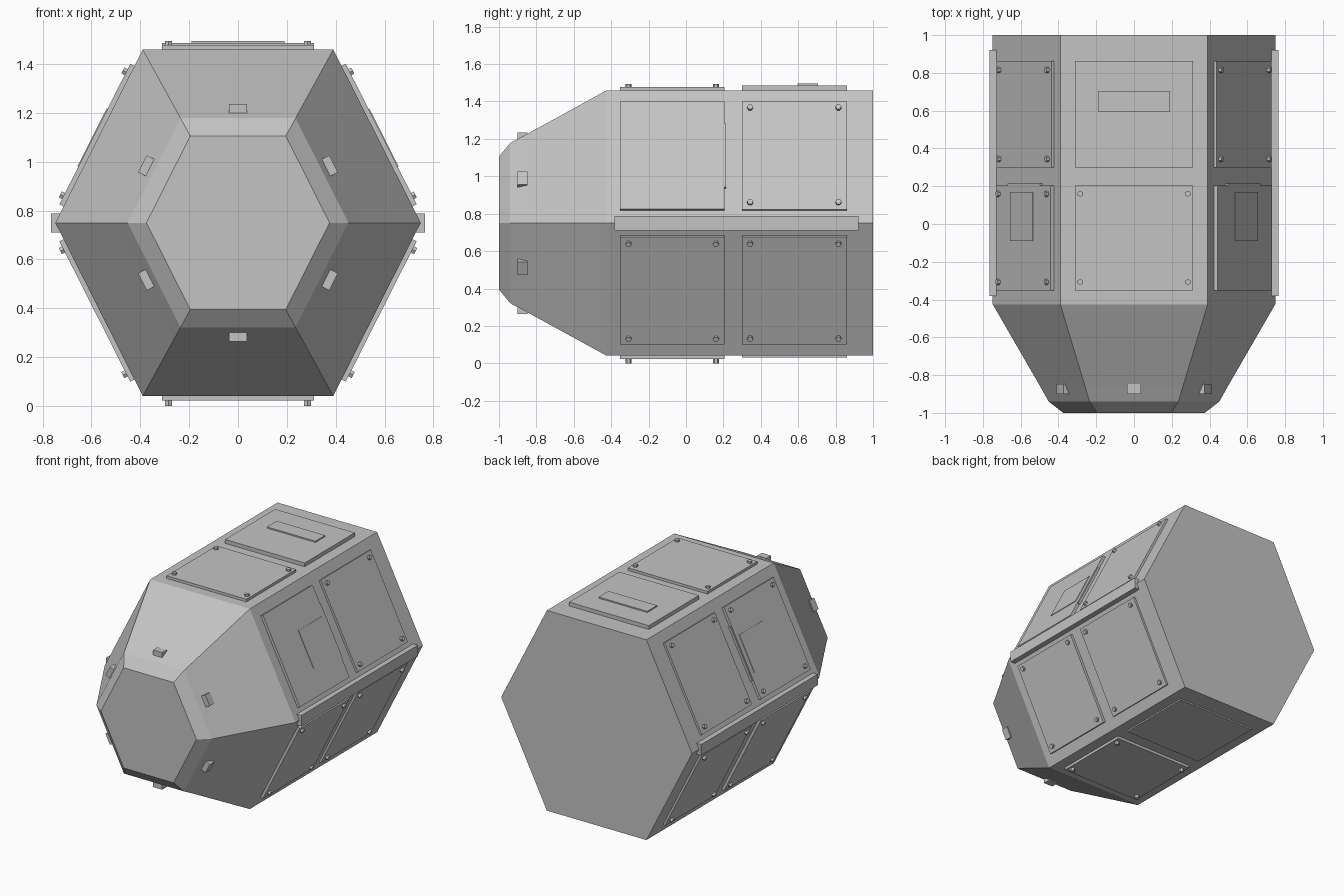
import bpy, bmesh, math
from mathutils import Matrix, Vector

if "Cube" in bpy.data.objects:
    bpy.data.objects.remove(bpy.data.objects["Cube"])

CZ = 0.75          # height of the body axis
AP = 0.709         # distance from axis to top face
HX = 0.748         # half width at the side corners
TX = 0.39          # half width of the top face

grey = bpy.data.materials.new("plain grey")
grey.diffuse_color = (0.55, 0.55, 0.55, 1)
grey.use_nodes = True
grey.node_tree.nodes["Principled BSDF"].inputs["Base Color"].default_value = grey.diffuse_color


def make_object(name, bm):
    bmesh.ops.recalc_face_normals(bm, faces=bm.faces[:])
    mesh = bpy.data.meshes.new(name)
    bm.to_mesh(mesh)
    bm.free()
    mesh.materials.append(grey)
    ob = bpy.data.objects.new(name, mesh)
    bpy.context.collection.objects.link(ob)
    return ob


def add_box(bm, frame, lo, hi):
    lo, hi = Vector(lo), Vector(hi)
    size = hi - lo
    m = frame @ Matrix.Translation((lo + hi) / 2) @ Matrix.Diagonal((*size, 1))
    bmesh.ops.create_cube(bm, size=1, matrix=m)


def box(name, frame, lo, hi):
    bm = bmesh.new()
    add_box(bm, frame, lo, hi)
    return make_object(name, bm)


def bolts(name, frame, ys, u, base, top):
    bm = bmesh.new()
    for y in ys:
        for s in (-1, 1):
            m = frame @ Matrix.Translation((s * u, y, (base + top) / 2))
            bmesh.ops.create_cone(bm, cap_ends=True, segments=6, radius1=0.016,
                                  radius2=0.016, depth=top - base, matrix=m)
    return make_object(name, bm)


# Hexagonal hull lofted through (y, scale) sections
corners = [(-TX, AP), (TX, AP), (HX, 0), (TX, -AP), (-TX, -AP), (-HX, 0)]
sections = [(1.0, 1.0), (-0.425, 1.0), (-0.865, 0.66), (-0.94, 0.604), (-1.0, 0.501)]
bm = bmesh.new()
rings = [[bm.verts.new((x * s, y, CZ + z * s)) for x, z in corners] for y, s in sections]
for a, b in zip(rings, rings[1:]):
    for i in range(6):
        j = (i + 1) % 6
        bm.faces.new((a[i], a[j], b[j], b[i]))
bm.faces.new(rings[0])
bm.faces.new(rings[-1])
make_object("hull", bm)

sides = ["top", "upper_right", "lower_right", "bottom", "lower_left", "upper_left"]
for i, side in enumerate(sides):
    # Local frame of the hull face: u along the edge, y along the hull, n outward
    a = Vector((corners[i][0], 0, corners[i][1]))
    b = Vector((corners[(i + 1) % 6][0], 0, corners[(i + 1) % 6][1]))
    u = (b - a).normalized()
    y = Vector((0, 1, 0))
    n = u.cross(y)
    mid = (a + b) / 2

    def frame_at(p):
        m = Matrix((u, y, n)).transposed().to_4x4()
        m.translation = p + Vector((0, 0, CZ))
        return m

    f = frame_at(mid)
    flat = side in ("top", "bottom")
    half = 0.312 if flat else 0.322
    sink = -0.01

    # Front and rear access panels
    t_front = 0.019
    t_rear = {"top": 0.027, "bottom": 0.01}.get(side, 0.015)
    box(side + "_front_panel", f, (-half, -0.352, sink), (half, 0.205, t_front))
    box(side + "_rear_panel", f, (-half, 0.30, sink), (half, 0.862, t_rear))

    # Corner bolts
    if side != "upper_right":
        top = 0.041 if side == "bottom" else 0.034
        bolts(side + "_front_bolts", f, (-0.307, 0.16), 0.284, 0.0, top)
    if not flat:
        bolts(side + "_rear_bolts", f, (0.343, 0.815), 0.284, 0.0, 0.032)

    # Raised plates and latch strips
    if side == "top":
        box("top_label_plate", f, (-0.19, 0.595, 0.0), (0.19, 0.705, 0.036))
    if side.startswith("upper"):
        s = 1 if side == "upper_right" else -1
        lo, hi = sorted((s * -0.115, s * 0.15))
        box(side + "_raised_plate", f, (lo, -0.09, 0.0), (hi, 0.17, 0.023))
        box(side + "_latch_strip", f, (-0.19, 0.19, sink), (0.19, 0.215, 0.016))

    # Small nose lug on each tapered face
    g = frame_at(mid * 0.655)
    w = 0.036 if flat else 0.039
    box(side + "_nose_lug", g, (-w, -0.9, -0.03), (w, -0.848, 0.021))

# Side rails along the two widest corners
for s, name in ((-1, "left_rail"), (1, "right_rail")):
    xs = sorted((s * 0.70, s * 0.765))
    box(name, Matrix(), (xs[0], -0.382, 0.71), (xs[1], 0.922, 0.788))
